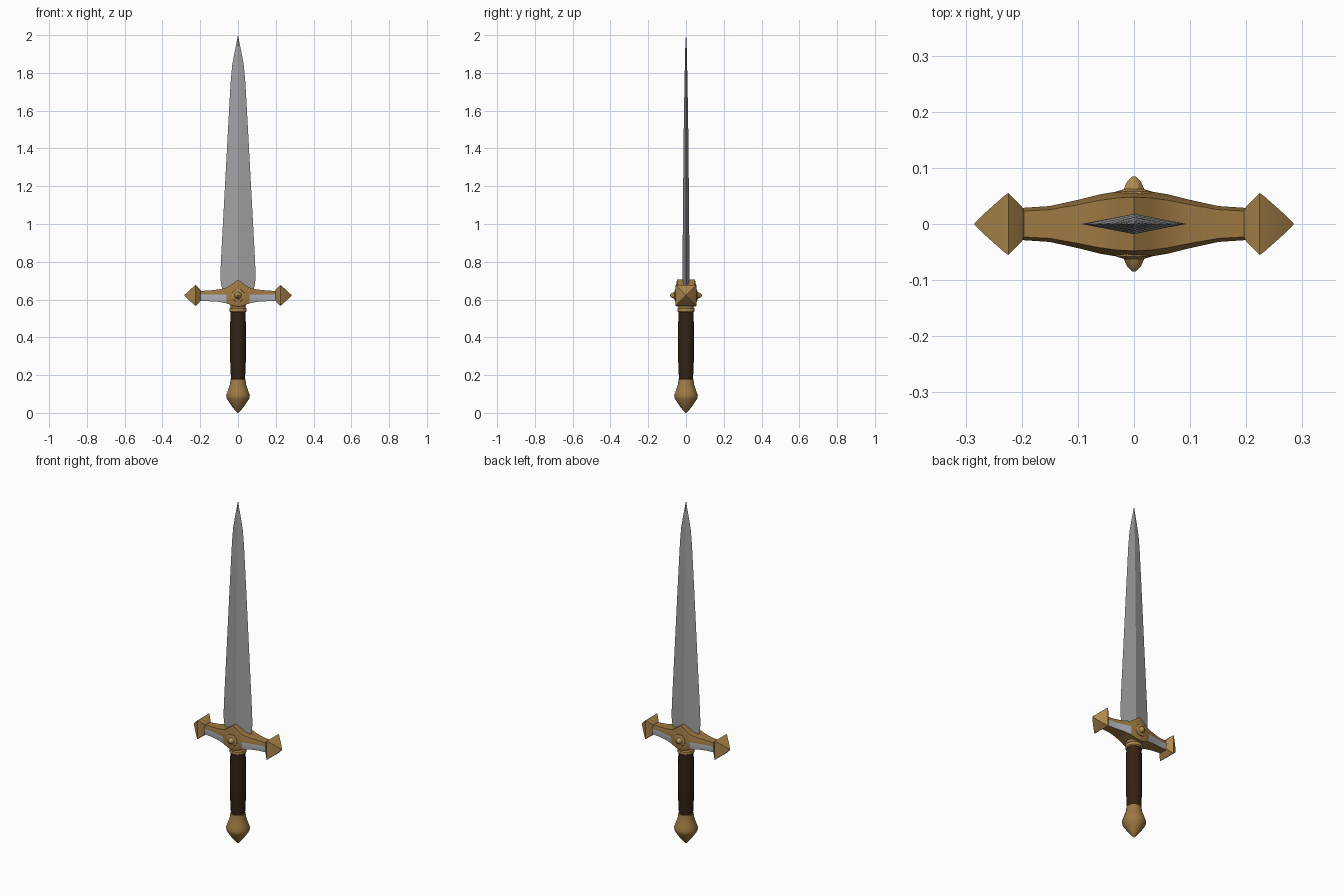
import bpy, bmesh, math
from mathutils import Vector, Matrix

if "Cube" in bpy.data.objects:
    bpy.data.objects.remove(bpy.data.objects["Cube"], do_unlink=True)


def material(name, rgb):
    m = bpy.data.materials.new(name)
    m.use_nodes = True
    m.diffuse_color = (*rgb, 1)
    m.node_tree.nodes["Principled BSDF"].inputs["Base Color"].default_value = (*rgb, 1)
    return m


STEEL = material("steel", (0.36, 0.36, 0.37))
SILVER = material("silver inlay", (0.42, 0.44, 0.47))
GOLD = material("gold", (0.43, 0.25, 0.075))
BRONZE = material("dark gold", (0.34, 0.19, 0.055))
LEATHER = material("dark leather", (0.035, 0.016, 0.006))


def loft(name, rings, mats, angle=30, rule=None, matrix=None):
    """Skin a list of closed rings and cap both ends."""
    bm = bmesh.new()
    loops = [[bm.verts.new(p) for p in ring] for ring in rings]
    n = len(loops[0])
    for a, b in zip(loops, loops[1:]):
        for i in range(n):
            j = (i + 1) % n
            f = bm.faces.new((a[i], a[j], b[j], b[i]))
            if rule:
                f.material_index = rule(i, f.calc_center_median())
    bm.faces.new(loops[0][::-1])
    bm.faces.new(loops[-1])
    bmesh.ops.remove_doubles(bm, verts=bm.verts, dist=0.0001)
    if matrix:
        bmesh.ops.transform(bm, matrix=matrix, verts=bm.verts)
    bmesh.ops.recalc_face_normals(bm, faces=bm.faces)
    mesh = bpy.data.meshes.new(name)
    bm.to_mesh(mesh)
    bm.free()
    for m in mats:
        mesh.materials.append(m)
    ob = bpy.data.objects.new(name, mesh)
    bpy.context.collection.objects.link(ob)
    bpy.ops.object.select_all(action="DESELECT")
    ob.select_set(True)
    bpy.context.view_layer.objects.active = ob
    bpy.ops.object.shade_smooth_by_angle(angle=math.radians(angle))
    return ob


def lathe(name, profile, sides, mat, angle=30, matrix=None):
    """Turn (radius, height) pairs round the z axis."""
    turns = [math.tau * (i + 0.5) / sides for i in range(sides)]
    rings = [[Vector((r * math.cos(t), r * math.sin(t), z)) for t in turns] for r, z in profile]
    return loft(name, rings, [mat], angle, matrix=matrix)


# Blade: diamond section that tapers to the tip (height, half width, half thickness)
blade = [(0.64, 0.075, 0.018), (0.67, 0.088, 0.018), (0.72, 0.094, 0.018),
         (0.85, 0.088, 0.018), (1.2, 0.069, 0.015), (1.5, 0.053, 0.012),
         (1.75, 0.039, 0.008), (1.84, 0.031, 0.006), (1.9, 0.02, 0.005),
         (1.96, 0.008, 0.003), (2.0, 0.0005, 0.0005)]
loft("blade", [[(-w, 0, z), (0, -t, z), (w, 0, z), (0, t, z)] for z, w, t in blade], [STEEL], 20)

# Crossguard: mirrored sections (x, half depth, bottom, top)
half = [(0, 0.06, 0.562, 0.705), (0.03, 0.058, 0.568, 0.683), (0.06, 0.053, 0.58, 0.663),
        (0.1, 0.043, 0.588, 0.654), (0.15, 0.032, 0.591, 0.648), (0.21, 0.028, 0.592, 0.645)]
sections = [(-x, w, b, t) for x, w, b, t in half[:0:-1]] + half
rings = [[(x, -w * 0.8, t), (x, -w, 0.626), (x, -w * 0.85, b),
          (x, w * 0.85, b), (x, w, 0.626), (x, w * 0.8, t)] for x, w, b, t in sections]
loft("crossguard", rings, [BRONZE, SILVER], 35,
     lambda i, c: int(i in (1, 3) and abs(c.x) > 0.05))

# Square pointed finials at both ends of the guard
finial = [(0.03, 0.195), (0.044, 0.2), (0.078, 0.224), (0.07, 0.232), (0.03, 0.264), (0.002, 0.284)]
for side, label in ((1, "left"), (-1, "right")):
    turn = Matrix.Translation((0, 0, 0.622)) @ Matrix.Rotation(side * math.pi / 2, 4, "Y")
    lathe(label + "_finial", finial, 4, GOLD, 35, turn)

# Pointed studs on the front and back of the guard
stud = [(0.036, 0.05), (0.034, 0.058), (0.02, 0.062), (0.013, 0.076), (0.003, 0.085)]
for side, label in ((1, "front"), (-1, "back")):
    turn = Matrix.Translation((0, 0, 0.622)) @ Matrix.Rotation(side * math.pi / 2, 4, "X")
    lathe(label + "_stud", stud, 8, GOLD, 35, turn)

# Collar, grip and pommel
lathe("collar", [(0.038, 0.53), (0.046, 0.537), (0.046, 0.553), (0.04, 0.56), (0.046, 0.585)], 16, GOLD)
lathe("grip", [(0.037, 0.16), (0.039, 0.2), (0.042, 0.27), (0.043, 0.38), (0.042, 0.48), (0.04, 0.54)],
      16, LEATHER)
lathe("pommel", [(0.034, 0.184), (0.04, 0.178), (0.044, 0.15), (0.056, 0.115), (0.064, 0.092),
                 (0.061, 0.076), (0.034, 0.036), (0.012, 0.009), (0.002, 0)], 16, BRONZE)
